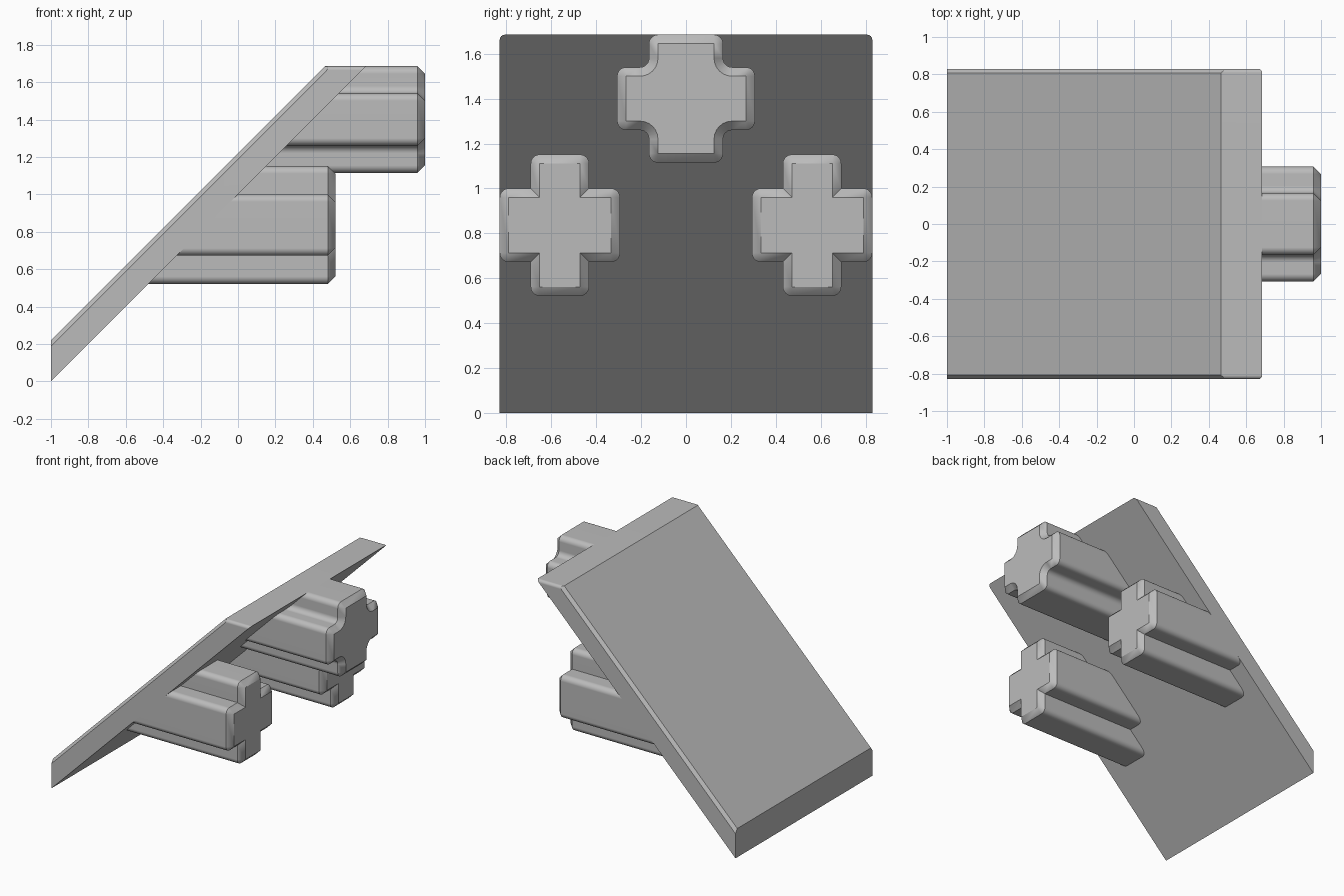
import bpy, bmesh
from math import cos, sin, radians

cube = bpy.data.objects.get("Cube")
if cube:
    bpy.data.objects.remove(cube)

grey = bpy.data.materials.new("mid_grey")
grey.use_nodes = True
COLOUR = (0.5, 0.5, 0.5, 1)
grey.diffuse_color = COLOUR
grey.node_tree.nodes["Principled BSDF"].inputs["Base Color"].default_value = COLOUR


def finish(bm, name):
    bmesh.ops.remove_doubles(bm, verts=bm.verts, dist=0.0005)
    bmesh.ops.recalc_face_normals(bm, faces=bm.faces)
    mesh = bpy.data.meshes.new(name)
    bm.to_mesh(mesh)
    bm.free()
    mesh.materials.append(grey)
    obj = bpy.data.objects.new(name, mesh)
    bpy.context.collection.objects.link(obj)
    bpy.ops.object.select_all(action="DESELECT")
    obj.select_set(True)
    bpy.context.view_layer.objects.active = obj
    bpy.ops.object.shade_smooth_by_angle(angle=radians(30))
    weighted = obj.modifiers.new("flat_normals", "WEIGHTED_NORMAL")
    weighted.keep_sharp = True
    return obj


# Sloping plate: a side profile extruded across the depth
TOP, HALF = 1.685, 0.83
bm = bmesh.new()
profile = [(-1, 0), (0.685, TOP), (0.465, TOP), (-1, 0.22)]
side = bm.faces.new([bm.verts.new((x, -HALF, z)) for x, z in profile])
extruded = bmesh.ops.extrude_face_region(bm, geom=[side])["geom"]
bmesh.ops.translate(bm, vec=(0, 2 * HALF, 0),
                    verts=[v for v in extruded if isinstance(v, bmesh.types.BMVert)])
bmesh.ops.recalc_face_normals(bm, faces=bm.faces)


def along_side(edge):
    return abs(edge.verts[0].co.y - edge.verts[1].co.y) < 0.01


# Narrow chamfer along both edges of the upper slope
slope = [e for e in bm.edges if along_side(e)
         and all(v.co.z - v.co.x > 1.2 for v in e.verts)
         and abs(e.verts[0].co.x - e.verts[1].co.x) > 1]
bmesh.ops.bevel(bm, geom=slope, offset=0.022, segments=1, affect="EDGES")
# Rounded ends of the top face
ends = [e for e in bm.edges if along_side(e)
        and all(v.co.z > TOP - 0.001 and abs(v.co.y) > HALF - 0.001 for v in e.verts)]
bmesh.ops.bevel(bm, geom=ends, offset=0.022, segments=4, profile=0.5, affect="EDGES")
finish(bm, "sloping_plate")


CHAMFER, STEPS = 0.04, 6


def arc(cy, cz, radius, inner_radius, start, sweep):
    """Pairs of outline point and matching end-cap point."""
    pairs = []
    for i in range(STEPS + 1):
        a = radians(start + sweep * i / STEPS)
        pairs.append(((cy + radius * cos(a), cz + radius * sin(a)),
                      (cy + inner_radius * cos(a), cz + inner_radius * sin(a))))
    return pairs


def cross_outline(hy, hz, ay, az, fillet):
    """Cross with half sizes hy, hz, half arm widths ay, az and filleted inner corners."""
    r = CHAMFER
    quarter = arc(hy - r, az - r, r, 0, 0, 90)
    if fillet:
        quarter += arc(ay + fillet, az + fillet, fillet, fillet + r, 270, -90)
    else:
        quarter.append(((ay, az), (ay - r, az - r)))
    quarter += arc(ay - r, hz - r, r, 0, 0, 90)
    loop = []
    for sy, sz in ((1, 1), (-1, 1), (-1, -1), (1, -1)):
        part = quarter if sy * sz > 0 else quarter[::-1]
        loop += [tuple((sy * y, sz * z) for y, z in pair) for pair in part]
    return loop


def cross_peg(name, y0, z0, end, hy, hz, ay, az, fillet=0):
    bm = bmesh.new()
    rings = [[], [], []]
    for (oy, oz), (iy, iz) in cross_outline(hy, hz, ay, az, fillet):
        # The root follows the underside of the plate
        rings[0].append(bm.verts.new((z0 + oz - 1.005, y0 + oy, z0 + oz)))
        rings[1].append(bm.verts.new((end - CHAMFER, y0 + oy, z0 + oz)))
        rings[2].append(bm.verts.new((end, y0 + iy, z0 + iz)))
    for a, b in zip(rings, rings[1:]):
        for i in range(len(a)):
            j = (i + 1) % len(a)
            bm.faces.new((a[i], a[j], b[j], b[i]))
    bm.faces.new(rings[0][::-1])
    bm.faces.new(rings[2])
    finish(bm, name)


# Wide filleted peg at the top, two sharper pegs below it
cross_peg("top_peg", 0, 1.4, 1.0, 0.307, 0.285, 0.165, 0.14, fillet=0.04)
for name, y in (("front_peg", -0.562), ("back_peg", 0.562)):
    cross_peg(name, y, 0.836, 0.52, 0.268, 0.315, 0.13, 0.164)
